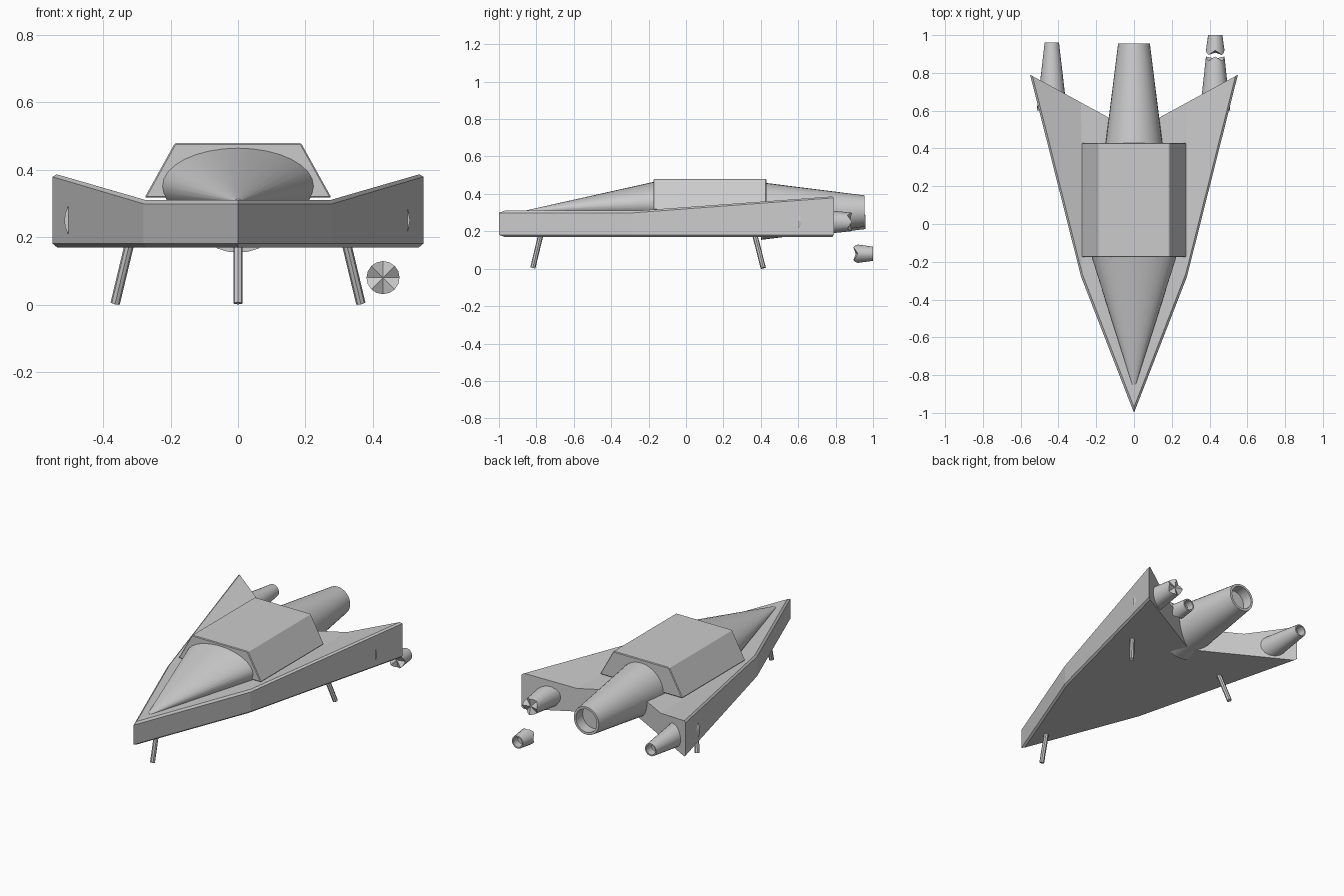
import bpy, bmesh, math
from mathutils import Vector

if "Cube" in bpy.data.objects:
    bpy.data.objects.remove(bpy.data.objects["Cube"])


def finish(name, bm, smooth=False):
    bmesh.ops.recalc_face_normals(bm, faces=bm.faces[:])
    me = bpy.data.meshes.new(name)
    bm.to_mesh(me)
    bm.free()
    ob = bpy.data.objects.new(name, me)
    bpy.context.collection.objects.link(ob)
    if smooth:
        bpy.ops.object.select_all(action='DESELECT')
        ob.select_set(True)
        bpy.context.view_layer.objects.active = ob
        bpy.ops.object.shade_smooth_by_angle(angle=math.radians(35))
    return ob


def loft_y(name, rings, x=0.0, n=24, jag=None, jag_size=0.0):
    """Capped loft along y; each ring is (y, rx, rz, z). Ring number `jag` gets a torn edge."""
    bm = bmesh.new()
    loops = []
    for i, (y, rx, rz, z) in enumerate(rings):
        loop = []
        for k in range(n):
            a = 2 * math.pi * k / n
            dy = jag_size * (1, 0, -1, 0)[k % 4] if i == jag else 0
            loop.append(bm.verts.new((x + rx * math.cos(a), y + dy, z + rz * math.sin(a))))
        loops.append(loop)
    for a, b in zip(loops, loops[1:]):
        for k in range(n):
            bm.faces.new((a[k], a[(k + 1) % n], b[(k + 1) % n], b[k]))
    for i in (0, len(loops) - 1):
        if i == jag:
            y, _, _, z = rings[i]
            c = bm.verts.new((x, y, z))
            for k in range(n):
                bm.faces.new((loops[i][k], loops[i][(k + 1) % n], c))
        else:
            bm.faces.new(loops[i])
    return finish(name, bm, True)


def round_rings(pairs, z):
    return [(y, r, r, z) for y, r in pairs]


# Delta hull: flat middle, wings rising outside x = 0.28
bm = bmesh.new()
plan = [(0, -1, .31), (.28, -.28, .31), (.55, .79, .39), (.28, .643, .31), (0, .49, .31),
        (-.28, .643, .31), (-.55, .79, .39), (-.28, -.28, .31)]
top = [bm.verts.new(p) for p in plan]
low = [bm.verts.new((x, y, .17)) for x, y, z in plan]
for ids in ((0, 1, 3, 4, 5, 7), (1, 2, 3), (5, 6, 7)):
    bm.faces.new([top[i] for i in ids])
bm.faces.new(low[::-1])
for i in range(8):
    j = (i + 1) % 8
    bm.faces.new((top[i], low[i], low[j], top[j]))
bmesh.ops.recalc_face_normals(bm, faces=bm.faces[:])
outer = [bm.edges.get((v[i], v[j])) for v in (top, low) for i, j in ((0, 1), (1, 2), (6, 7), (7, 0))]
bmesh.ops.bevel(bm, geom=outer, offset=.011, segments=1, affect='EDGES', profile=.5)
finish("hull", bm)

# Cabin block with sloping sides
bm = bmesh.new()
prof = [(-.277, .317), (.277, .317), (.187, .479), (-.187, .479)]
front = [bm.verts.new((x, -.175, z)) for x, z in prof]
back = [bm.verts.new((x, .43, z)) for x, z in prof]
bm.faces.new(front)
bm.faces.new(back[::-1])
for i in range(4):
    j = (i + 1) % 4
    bm.faces.new((front[i], back[i], back[j], front[j]))
bmesh.ops.recalc_face_normals(bm, faces=bm.faces[:])
bmesh.ops.bevel(bm, geom=bm.edges[:], offset=.004, segments=1, affect='EDGES', profile=.5)
finish("cabin", bm)

# Pointed canopy
loft_y("canopy", [(-.85, .010, .006, .307), (-.165, .227, .114, .352)], n=32)

# Main engine with hollow nozzle
loft_y("main_engine", round_rings([(.40, .154), (.955, .084), (.955, .070), (.89, .070)], .308), n=32)

# Intact engine on the left wing
loft_y("left_engine", round_rings([(.60, .080), (.96, .038), (.96, .030), (.91, .030)], .25), x=-.435)

# Broken engine on the right wing and its fallen nozzle
loft_y("right_engine_stump", round_rings([(.60, .080), (.875, .049)], .25), x=.43, n=16,
       jag=1, jag_size=.012)
loft_y("fallen_nozzle", round_rings([(.907, .049), (1.0, .038), (1.0, .030), (.955, .030)], .08),
       x=.43, n=16, jag=0, jag_size=.012)


# Slanted landing legs
def leg(name, a, b, r=.014):
    a, b = Vector(a), Vector(b)
    d = a - b
    bm = bmesh.new()
    bmesh.ops.create_cone(bm, cap_ends=True, segments=8, radius1=r, radius2=r, depth=d.length)
    m = d.to_track_quat('Z', 'Y').to_matrix().to_4x4()
    m.translation = (a + b) / 2
    bm.transform(m)
    finish(name, bm)


leg("front_leg", (0, -.772, .20), (0, -.819, .004))
for side, s in (("left", -1), ("right", 1)):
    leg(side + "_rear_leg", (s * .317, .363, .20), (s * .364, .413, .004))
